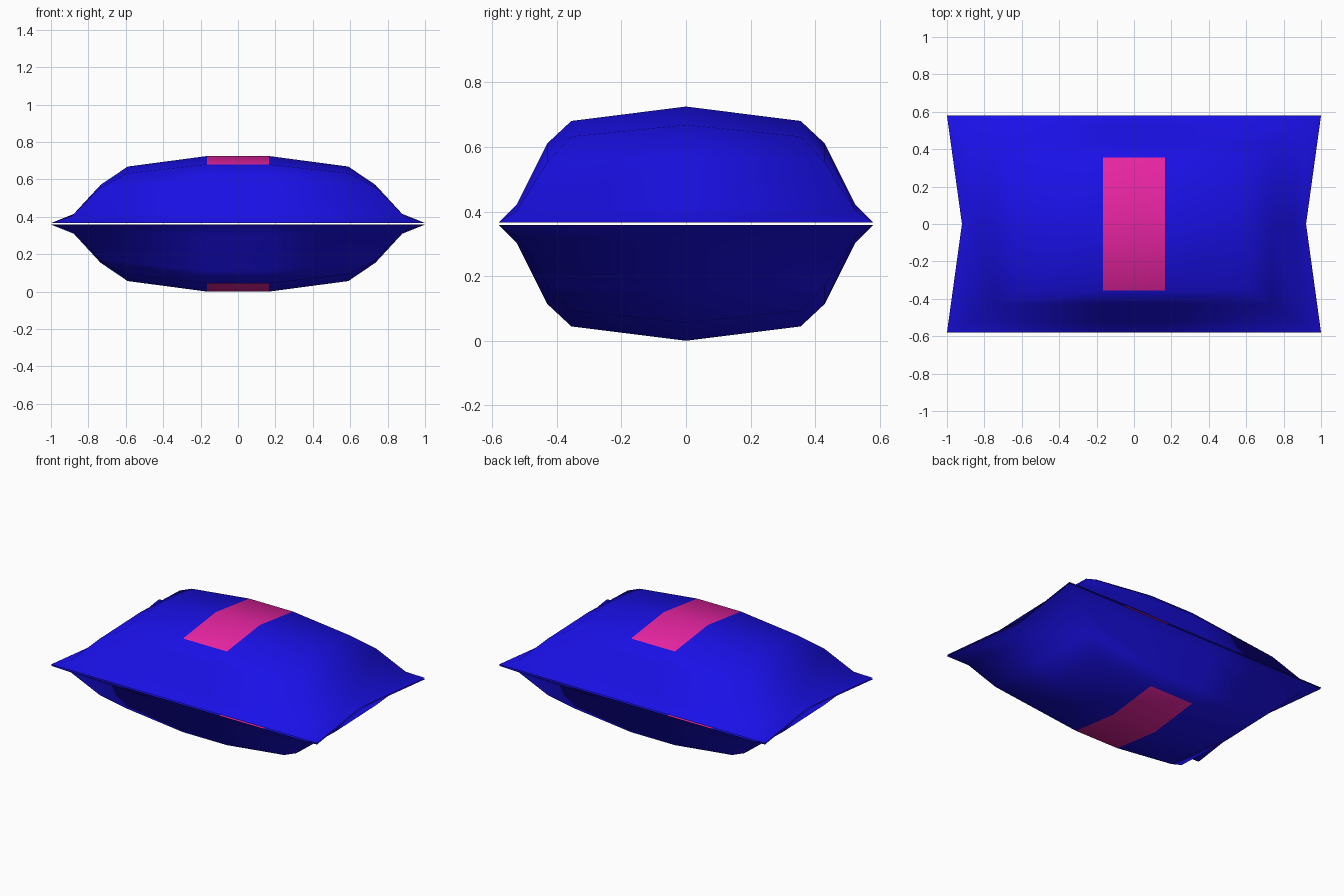
import bpy, bmesh, math

if "Cube" in bpy.data.objects:
    bpy.data.objects.remove(bpy.data.objects["Cube"])

def material(name, rgb):
    m = bpy.data.materials.new(name)
    m.diffuse_color = (*rgb, 1)
    m.use_nodes = True
    m.node_tree.nodes["Principled BSDF"].inputs["Base Color"].default_value = m.diffuse_color
    return m

BLUE = material("blue_wrap", (0.01, 0.005, 0.8))
PINK = material("pink_band", (0.8, 0.018, 0.36))
MID = 0.3625   # seam height
BAND = 0.165   # half width of the band

# nested rings from seam inward:
# corner x, end-middle x, side y, corner height, end-middle height, side-middle height
RINGS = [(1.00, 0.92, 0.58, 0.004, 0.004, 0.004),
         (0.89, 0.86, 0.525, 0.04, 0.06, 0.058),
         (0.74, 0.735, 0.43, 0.19, 0.208, 0.248),
         (0.595, 0.59, 0.355, 0.27, 0.306, 0.318)]

def shell(name, s):
    bm = bmesh.new()
    loops = []
    for cx, ex, y, hc, he, hs in RINGS:
        pts = [(cx, -y, hc), (ex, 0, he), (cx, y, hc), (BAND, y, hs), (-BAND, y, hs),
               (-cx, y, hc), (-ex, 0, he), (-cx, -y, hc), (-BAND, -y, hs), (BAND, -y, hs)]
        loops.append([bm.verts.new((px, py, MID + s * h)) for px, py, h in pts])
    # sloping sides
    for a, b in zip(loops, loops[1:]):
        for i in range(10):
            j = (i + 1) % 10
            bm.faces.new((a[i], a[j], b[j], b[i]))
    # crown with the band down the middle
    r = loops[-1]
    cr = bm.verts.new((BAND, 0, MID + s * 0.3625))
    cl = bm.verts.new((-BAND, 0, MID + s * 0.3625))
    for f in ((r[9], r[0], r[1], cr), (cr, r[1], r[2], r[3]),
              (r[7], r[8], cl, r[6]), (r[6], cl, r[4], r[5])):
        bm.faces.new(f)
    for f in ((r[8], r[9], cr, cl), (cl, cr, r[3], r[4])):
        bm.faces.new(f).material_index = 1
    if s < 0:
        bmesh.ops.reverse_faces(bm, faces=bm.faces[:])
    me = bpy.data.meshes.new(name)
    bm.to_mesh(me)
    bm.free()
    me.materials.append(BLUE)
    me.materials.append(PINK)
    ob = bpy.data.objects.new(name, me)
    bpy.context.collection.objects.link(ob)
    bpy.context.view_layer.objects.active = ob
    ob.select_set(True)
    bpy.ops.object.shade_smooth_by_angle(angle=math.radians(70))
    ob.select_set(False)

# two padded halves meeting at the seam
shell("pillow_top", 1)
shell("pillow_bottom", -1)
